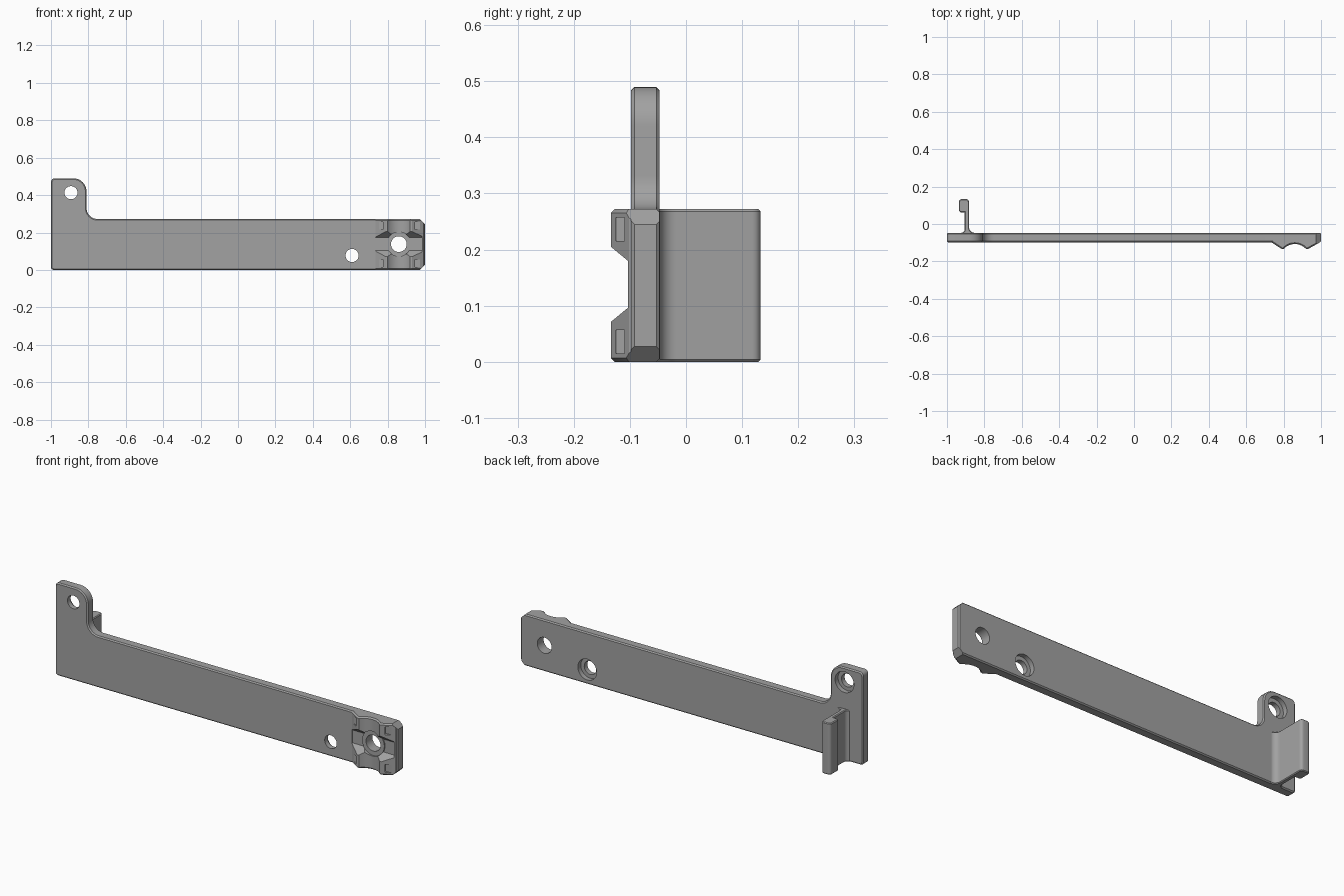
import bpy, bmesh, math
from mathutils import Vector

if "Cube" in bpy.data.objects:
    bpy.data.objects.remove(bpy.data.objects["Cube"])

grey = bpy.data.materials.new("mid_grey")
grey.diffuse_color = (0.36, 0.36, 0.36, 1)
grey.use_nodes = True
grey.node_tree.nodes["Principled BSDF"].inputs["Base Color"].default_value = grey.diffuse_color


def prism(name, pts, axis, a, b):
    """Extrude a 2D outline along an axis from a to b."""
    place = {'x': lambda p, t: (t, p[0], p[1]),
             'y': lambda p, t: (p[0], t, p[1]),
             'z': lambda p, t: (p[0], p[1], t)}[axis]
    bm = bmesh.new()
    lo = [bm.verts.new(place(p, a)) for p in pts]
    hi = [bm.verts.new(place(p, b)) for p in pts]
    bm.faces.new(lo)
    bm.faces.new(hi)
    n = len(pts)
    for i in range(n):
        bm.faces.new((lo[i], lo[(i + 1) % n], hi[(i + 1) % n], hi[i]))
    bmesh.ops.recalc_face_normals(bm, faces=bm.faces)
    me = bpy.data.meshes.new(name)
    bm.to_mesh(me)
    bm.free()
    me.materials.append(grey)
    ob = bpy.data.objects.new(name, me)
    bpy.context.collection.objects.link(ob)
    return ob


def arc(cx, cy, r, a0, a1, n=8):
    return [(cx + r * math.cos(math.radians(a0 + (a1 - a0) * i / n)),
             cy + r * math.sin(math.radians(a0 + (a1 - a0) * i / n))) for i in range(n + 1)]


def disc(name, x, z, r, y0, y1):
    return prism(name, arc(x, z, r, 0, 360, 40)[:-1], 'y', y0, y1)


def bake(ob):
    dg = bpy.context.evaluated_depsgraph_get()
    ob_me = bpy.data.meshes.new_from_object(ob.evaluated_get(dg))
    ob.modifiers.clear()
    ob.data = ob_me


def bevel(ob, width):
    m = ob.modifiers.new("edge", 'BEVEL')
    m.width, m.segments = width, 1
    m.limit_method, m.angle_limit = 'ANGLE', math.radians(60)
    bake(ob)


def combine(ob, tool, op='DIFFERENCE'):
    m = ob.modifiers.new("bool", 'BOOLEAN')
    m.operation, m.object, m.solver = op, tool, 'EXACT'
    bake(ob)
    bpy.data.objects.remove(tool)


FRONT, BACK, H = -0.098, -0.047, 0.272

# Long plate with the raised tab on the left
outline = (arc(-0.985, 0.015, 0.015, 180, 270, 4) + [(1, 0), (1, H)]
           + arc(-0.75, H + 0.06, 0.06, 270, 180)
           + arc(-0.88, 0.42, 0.07, 0, 90)
           + arc(-0.98, 0.47, 0.02, 90, 180, 4))
plate = prism("mounting_plate", outline, 'y', FRONT, BACK)
bevel(plate, 0.006)

# Saddle pad on the front right
saddle = prism("saddle", [(0.735, -0.06), (0.735, FRONT), (0.79, -0.134), (0.80, -0.134)]
               + arc(0.86, -0.187, 0.08, 138.5, 41.5, 14)[1:-1]
               + [(0.92, -0.134), (0.93, -0.134), (0.995, FRONT), (0.995, -0.06)], 'z', 0, H)
bevel(saddle, 0.007)
combine(plate, saddle, 'UNION')

# Sloped channel across the saddle and the ring seat round its hole
CX, CZ = 0.86, 0.138
combine(plate, prism("channel", [(-0.15, 0.22), (-0.134, 0.205), (-0.094, 0.172),
                                 (-0.094, 0.104), (-0.134, 0.071), (-0.15, 0.056)], 'x', 0.735, 0.985))
combine(plate, disc("seat_cut", CX, CZ, 0.065, -0.2, -0.1))
combine(plate, disc("seat_ring", CX, CZ, 0.065, -0.1, -0.07), 'UNION')
combine(plate, disc("seat_hole", CX, CZ, 0.042, -0.2, 0))

# Tie slots in the outer slopes of the saddle
for z in (0.036, H - 0.036):
    for x0, x1 in ((0.73, 0.782), (0.94, 1.01)):
        combine(plate, prism("tie_slot", [(x0, -0.125), (x1, -0.125), (x1, -0.110), (x0, -0.110)],
                             'z', z - 0.021, z + 0.021))

# Screw holes, counterbored from the back
for x, z in ((0.61, 0.077), (-0.893, 0.413)):
    combine(plate, disc("screw_hole", x, z, 0.035, -0.2, 0))
    combine(plate, disc("counterbore", x, z, 0.055, -0.072, 0))

# Clipped corners of the right end
c = 0.027
for z, s in ((0, 1), (H, -1)):
    combine(plate, prism("corner", [(1 - c - 0.02, z - s * 0.02), (1.05, z - s * 0.02),
                                    (1.05, z + s * (c + 0.02)), (1.02, z + s * (c + 0.02))],
                         'y', -0.2, 0))

# Hook on the back: filleted stem with a thick lip
hook = prism("back_hook", [(-0.925, -0.06), (-0.925, BACK)]
             + arc(-0.925, -0.027, 0.02, 270, 360, 6)[1:]
             + [(-0.905, 0.062), (-0.928, 0.062), (-0.936, 0.07)]
             + arc(-0.921, 0.118, 0.015, 180, 90, 5)
             + arc(-0.897, 0.118, 0.015, 90, 0, 5)
             + arc(-0.852, -0.017, 0.03, 180, 270, 6)
             + [(-0.852, -0.06)], 'z', 0, H)
bevel(hook, 0.004)

for ob in (plate, hook):
    bpy.ops.object.select_all(action='DESELECT')
    ob.select_set(True)
    bpy.context.view_layer.objects.active = ob
    bpy.ops.object.shade_smooth_by_angle(angle=math.radians(25))
